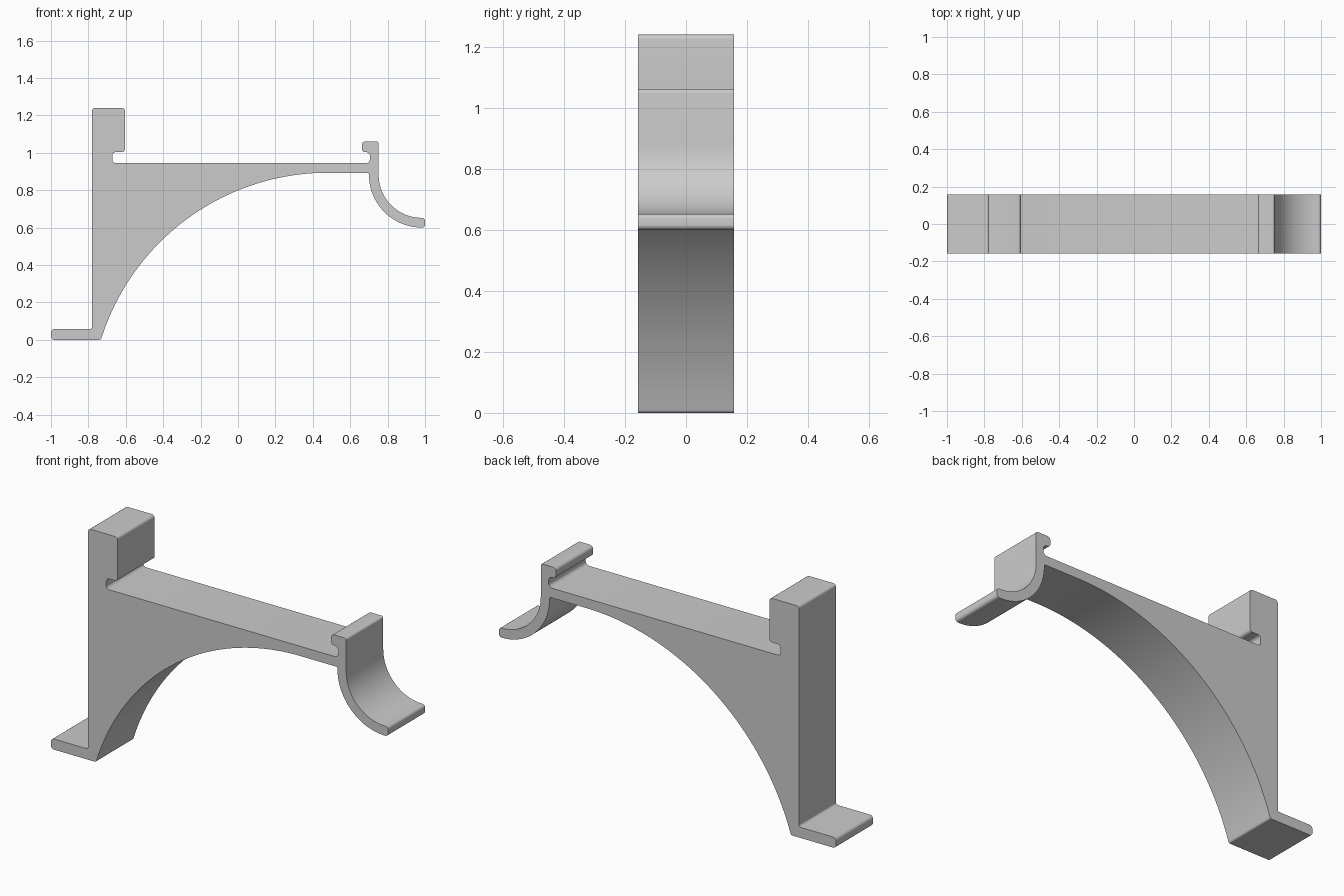
import bpy, bmesh, math
from mathutils import Vector

cube = bpy.data.objects.get("Cube")
if cube:
    bpy.data.objects.remove(cube, do_unlink=True)

HALF_DEPTH = 0.157


def arc(cx, cz, radius, start, end, steps):
    """Points on a circular arc, angles in degrees."""
    angles = [math.radians(start + (end - start) * i / steps) for i in range(steps + 1)]
    return [(cx + radius * math.cos(a), cz + radius * math.sin(a), 0) for a in angles]


def round_corners(corners, steps=6):
    """Replace each (x, z, radius) corner by a tangent fillet."""
    points = []
    for i, (x, z, radius) in enumerate(corners):
        p = Vector((x, z))
        if radius == 0:
            points.append(p)
            continue
        before = (Vector(corners[i - 1][:2]) - p).normalized()
        after = (Vector(corners[(i + 1) % len(corners)][:2]) - p).normalized()
        half = before.angle(after) / 2
        centre = p + (before + after).normalized() * (radius / math.sin(half))
        reach = radius / math.tan(half)
        a = p + before * reach - centre
        b = p + after * reach - centre
        points += [centre + a.lerp(b, s / steps).normalized() * radius for s in range(steps + 1)]
    return points


# Foot, post and square head
outline = [
    (-0.733, 0.0, 0.012), (-1.0, 0.0, 0.018), (-1.0, 0.057, 0.018), (-0.78, 0.057, 0.012),
    (-0.78, 1.24, 0.016), (-0.605, 1.24, 0.016), (-0.605, 1.003, 0.016),
]
# Slot under the head, shelf, and hooked stop
outline += [
    (-0.672, 1.003, 0.018), (-0.672, 0.945, 0.018),
    (0.705, 0.945, 0.02), (0.705, 1.003, 0.02),
    (0.662, 1.003, 0.018), (0.662, 1.06, 0.018), (0.752, 1.06, 0.012),
]
# Curved lip: upper curve, rounded end, lower curve
outline += arc(0.982, 0.882, 0.23, 180, 270, 24)
outline += [(1.0, 0.652, 0.016), (1.0, 0.6, 0.016)]
outline += arc(0.982, 0.882, 0.282, 270, 180, 24)[:-1]
outline += [(0.70, 0.893, 0.01)]
# Large arch beneath the shelf
outline += arc(0.48, -0.377, 1.27, 90, 161.8, 48)

# Extrude the outline through the depth
bm = bmesh.new()
verts = [bm.verts.new((p.x, -HALF_DEPTH, p.y)) for p in round_corners(outline)]
face = bm.faces.new(verts)
extruded = bmesh.ops.extrude_face_region(bm, geom=[face], use_keep_orig=True)
moved = [v for v in extruded["geom"] if isinstance(v, bmesh.types.BMVert)]
bmesh.ops.translate(bm, verts=moved, vec=(0, 2 * HALF_DEPTH, 0))
bmesh.ops.recalc_face_normals(bm, faces=bm.faces)

mesh = bpy.data.meshes.new("shelf_bracket")
bm.to_mesh(mesh)
bm.free()
bracket = bpy.data.objects.new("shelf_bracket", mesh)
bpy.context.collection.objects.link(bracket)

# Plain grey finish
grey = bpy.data.materials.new("plain_grey")
grey.use_nodes = True
colour = (0.6, 0.6, 0.6, 1)
grey.diffuse_color = colour
grey.node_tree.nodes["Principled BSDF"].inputs["Base Color"].default_value = colour
mesh.materials.append(grey)

bpy.context.view_layer.objects.active = bracket
bracket.select_set(True)
bpy.ops.object.shade_smooth_by_angle(angle=math.radians(30))
